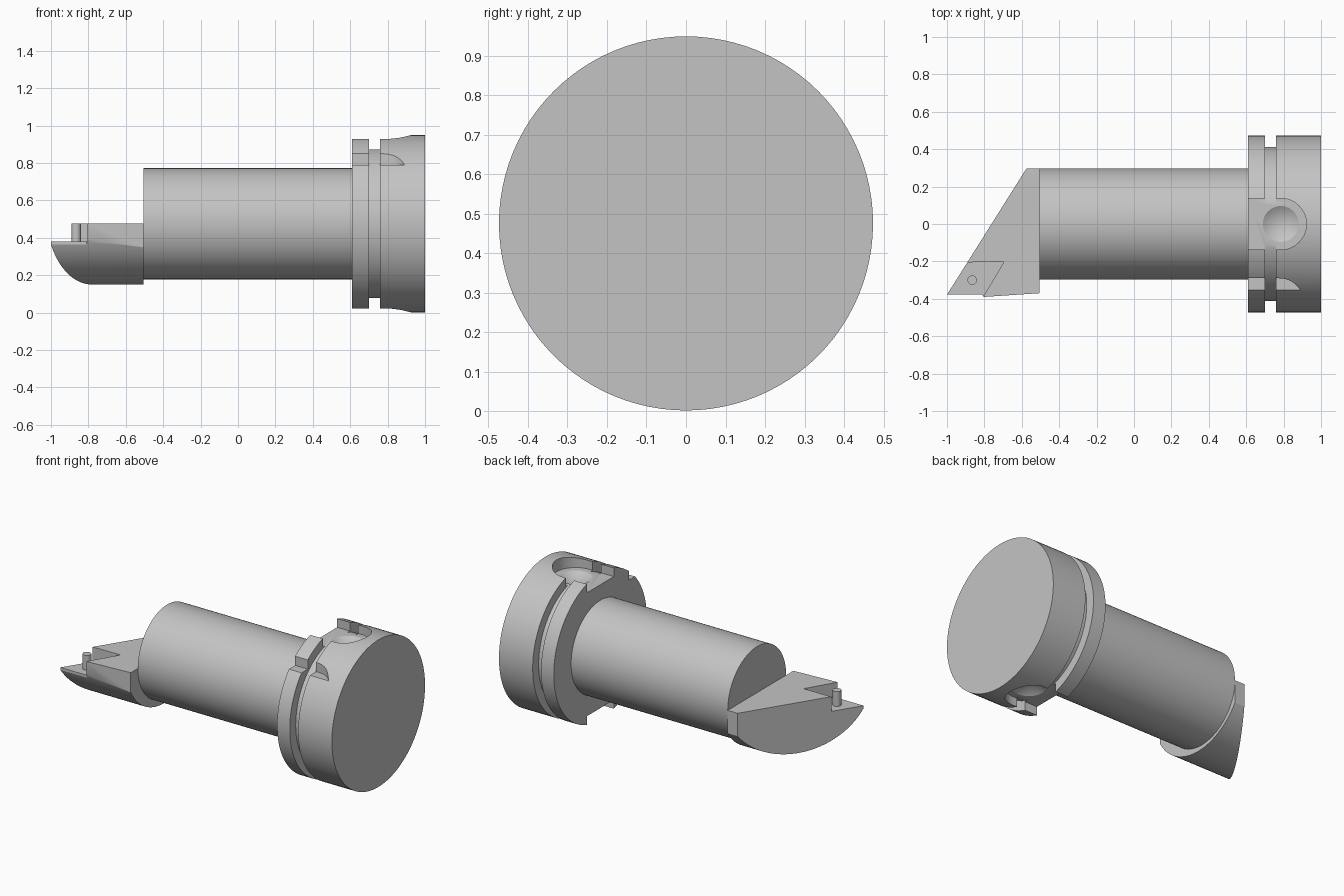
import bpy, bmesh, math
from mathutils import Matrix, Vector

if "Cube" in bpy.data.objects:
    bpy.data.objects.remove(bpy.data.objects["Cube"])

AXIS_Z = 0.475      # height of the main axis
FLANGE_R = 0.4735
SHAFT_R = 0.297

steel = bpy.data.materials.new("plain grey steel")
steel.use_nodes = True
steel.diffuse_color = (0.55, 0.55, 0.55, 1)
steel.node_tree.nodes["Principled BSDF"].inputs["Base Color"].default_value = (0.55, 0.55, 0.55, 1)


def make(name, bm):
    bmesh.ops.recalc_face_normals(bm, faces=bm.faces)
    mesh = bpy.data.meshes.new(name)
    bm.to_mesh(mesh)
    bm.free()
    mesh.materials.append(steel)
    ob = bpy.data.objects.new(name, mesh)
    bpy.context.collection.objects.link(ob)
    return ob


def lathe(name, profile, y=0, z=AXIS_Z, steps=96):
    """Revolve (x, radius) points around an axis along x."""
    bm = bmesh.new()
    rings = []
    for x, r in profile:
        angles = [2 * math.pi * i / steps for i in range(steps)]
        rings.append([bm.verts.new((x, y + r * math.cos(a), z + r * math.sin(a))) for a in angles])
    for a, b in zip(rings, rings[1:]):
        for i in range(steps):
            j = (i + 1) % steps
            bm.faces.new((a[i], a[j], b[j], b[i]))
    bm.faces.new(rings[0])
    bm.faces.new(rings[-1])
    return make(name, bm)


def prism(name, outline, z0, z1):
    bm = bmesh.new()
    base = bm.faces.new([bm.verts.new((x, y, z0)) for x, y in outline])
    top = bmesh.ops.extrude_face_region(bm, geom=[base])["geom"]
    verts = [v for v in top if isinstance(v, bmesh.types.BMVert)]
    bmesh.ops.translate(bm, verts=verts, vec=(0, 0, z1 - z0))
    return make(name, bm)


def cone(name, x, y, z, r1, r2, depth, flip=False):
    bm = bmesh.new()
    mat = Matrix.Translation((x, y, z))
    if flip:
        mat = mat @ Matrix.Rotation(math.pi, 4, 'X')
    bmesh.ops.create_cone(bm, cap_ends=True, segments=48, radius1=r1, radius2=r2,
                          depth=depth, matrix=mat)
    return make(name, bm)


def combine(ob, tool, operation='DIFFERENCE'):
    """Apply a boolean and drop the tool."""
    mod = ob.modifiers.new("cut", 'BOOLEAN')
    mod.operation, mod.object, mod.solver = operation, tool, 'EXACT'
    deps = bpy.context.evaluated_depsgraph_get()
    mesh = bpy.data.meshes.new_from_object(ob.evaluated_get(deps))
    ob.modifiers.clear()
    ob.data = mesh
    bpy.data.objects.remove(tool)


def slot_outline(cx, cy, r):
    """Slot open towards -x with a round end."""
    arc = [math.radians(-90 + 180 * i / 24) for i in range(25)]
    pts = [(cx + r * math.cos(a), cy + r * math.sin(a)) for a in arc]
    return pts + [(0.5, cy + r), (0.5, cy - r)]


# Flange with gripper groove
flange = lathe("flange", [(0.61, FLANGE_R), (0.70, FLANGE_R), (0.70, 0.413),
                          (0.76, 0.413), (0.76, FLANGE_R), (1.0, FLANGE_R)])

# Drive slots and drilled dimples, above and below
FLOOR = 0.397
for side in (1, -1):
    a, b = sorted((AXIS_Z + side * FLOOR, AXIS_Z + side * 0.6))
    combine(flange, prism("slot_cutter", slot_outline(0.785, 0, 0.137), a, b))
    combine(flange, cone("dimple_cutter", 0.785, 0, AXIS_Z + side * (FLOOR - 0.025),
                         0.0, 0.112, 0.07, side < 0))

# Orientation notch on the front shoulder
combine(flange, prism("notch_cutter", slot_outline(0.775, -0.427, 0.137), 0.79, 1.1))

# Shaft
shaft = lathe("shaft", [(-0.505, SHAFT_R), (0.615, SHAFT_R)])

# Cutting head: plan outline limited by an offset round underside
head = prism("cutting_head", [(-1, -0.378), (-0.81, -0.378), (-0.805, -0.39),
                              (-0.505, -0.37), (-0.505, 0.297), (-0.575, 0.297)], 0.05, AXIS_Z)
combine(head, lathe("underside", [(-1.2, 0.39), (0.0, 0.39)], -0.03, 0.54, 128), 'INTERSECT')

# Insert pocket with a locating pin
combine(head, prism("pocket_cutter", [(-1.1, -0.208), (-0.695, -0.202),
                                      (-0.808, -0.391), (-0.82, -0.45), (-1.1, -0.45)], 0.38, 0.6))
pin = cone("insert_pin", -0.865, -0.30, 0.425, 0.025, 0.025, 0.1)

# Smooth round surfaces, keep machined edges crisp
bpy.ops.object.select_all(action='DESELECT')
for ob in (flange, shaft, head, pin):
    ob.select_set(True)
bpy.context.view_layer.objects.active = flange
bpy.ops.object.shade_smooth_by_angle(angle=math.radians(25))
